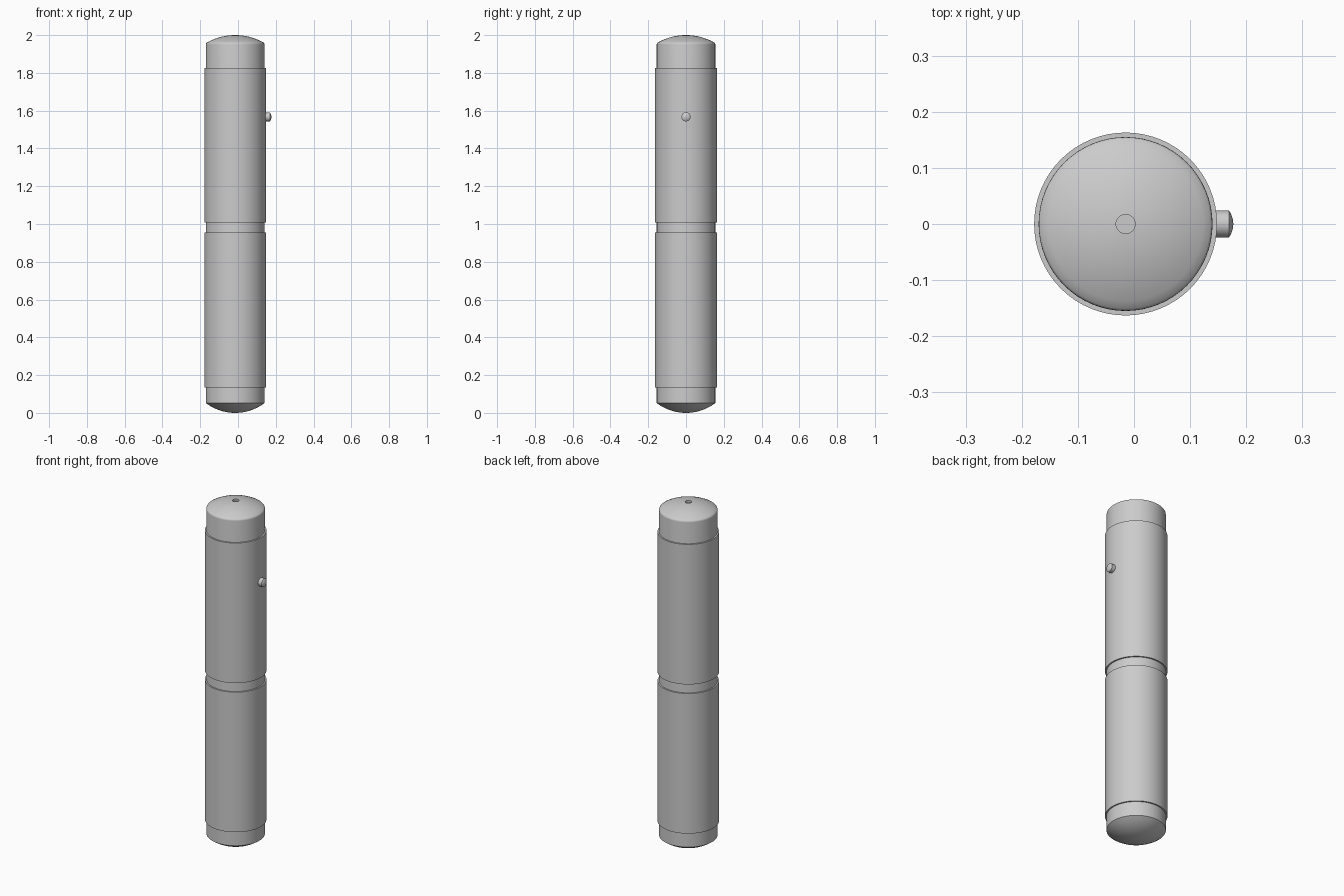
import bpy, bmesh, math
from mathutils import Matrix

if "Cube" in bpy.data.objects:
    bpy.data.objects.remove(bpy.data.objects["Cube"])

AXIS_X = -0.015
CORE_R, SLEEVE_R = 0.155, 0.163


def lathe(name, profile, matrix, sides=64):
    """Spin an (r, z) profile into a closed smooth solid."""
    bm = bmesh.new()
    rings = []
    for r, z in profile:
        if r == 0:
            rings.append([bm.verts.new((0, 0, z))])
        else:
            rings.append([bm.verts.new((r * math.cos(math.tau * i / sides),
                                        r * math.sin(math.tau * i / sides), z))
                          for i in range(sides)])
    for a, b in zip(rings, rings[1:]):
        for i in range(sides):
            j = (i + 1) % sides
            quad = [a[i % len(a)], a[j % len(a)], b[j % len(b)], b[i % len(b)]]
            bm.faces.new(list(dict.fromkeys(quad)))
    bmesh.ops.recalc_face_normals(bm, faces=bm.faces)
    mesh = bpy.data.meshes.new(name)
    bm.to_mesh(mesh)
    bm.free()
    obj = bpy.data.objects.new(name, mesh)
    bpy.context.collection.objects.link(obj)
    obj.matrix_world = matrix
    bpy.ops.object.select_all(action='DESELECT')
    obj.select_set(True)
    bpy.context.view_layer.objects.active = obj
    bpy.ops.object.shade_smooth_by_angle(angle=math.radians(35))
    return obj


def dome(radius, height, steps, r_min=0.0):
    """Points of a shallow spherical cap, from r_min out to the rim."""
    sphere = (radius ** 2 + height ** 2) / (2 * height)
    radii = [r_min + (radius - r_min) * i / steps for i in range(steps + 1)]
    return [(r, sphere - math.sqrt(sphere ** 2 - r * r)) for r in radii]


upright = Matrix.Translation((AXIS_X, 0, 0))

# Core: domed bottom, straight wall, softened shoulder, domed top with pinhole
bottom = dome(CORE_R, 0.052, 10)
top = [(r, 2.0 - d) for r, d in reversed(dome(0.151, 0.040, 10, 0.017))]
shoulder = [(CORE_R, 1.951), (0.1543, 1.956)]
pinhole = [(0.017, 1.988), (0, 1.988)]
lathe("core", bottom + shoulder + top + pinhole, upright)

# Two outer sleeves, leaving a groove between them
for name, z0, z1 in (("lower_sleeve", 0.135, 0.954), ("upper_sleeve", 1.007, 1.826)):
    lathe(name, [(0.153, z0), (SLEEVE_R, z0), (SLEEVE_R, z1), (0.153, z1), (0.153, z0)], upright)

# Small round button on the right side
button_r = 0.024
cap = [(r, 0.192 - d) for r, d in reversed(dome(button_r, 0.008, 5))]
lathe("button", [(0, 0.15), (button_r, 0.15)] + cap,
      Matrix.Translation((AXIS_X, 0, 1.567)) @ Matrix.Rotation(math.pi / 2, 4, 'Y'), 32)
